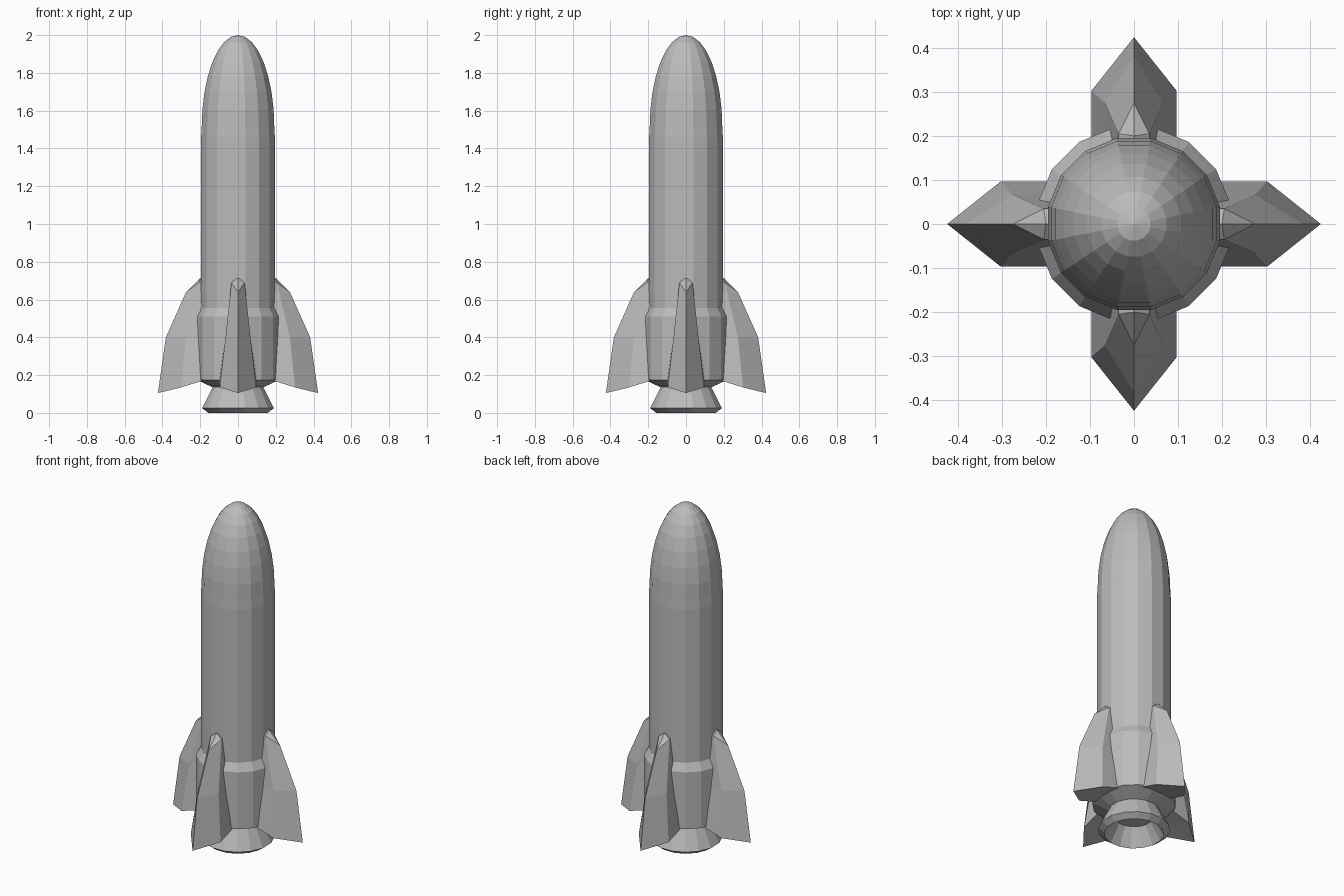
import bpy, bmesh, math
from mathutils import Matrix

cube = bpy.data.objects.get("Cube")
if cube:
    bpy.data.objects.remove(cube, do_unlink=True)

grey = bpy.data.materials.new("hull grey")
grey.use_nodes = True
colour = (0.5, 0.5, 0.5, 1)
grey.diffuse_color = colour
grey.node_tree.nodes["Principled BSDF"].inputs["Base Color"].default_value = colour

SIDES = 16


def add_object(name, bm):
    bmesh.ops.recalc_face_normals(bm, faces=bm.faces)
    mesh = bpy.data.meshes.new(name)
    bm.to_mesh(mesh)
    bm.free()
    mesh.materials.append(grey)
    obj = bpy.data.objects.new(name, mesh)
    bpy.context.collection.objects.link(obj)
    return obj


def lathe(name, profile):
    """Turn (radius, height) points into a faceted solid with a flat side facing front."""
    bm = bmesh.new()
    rings = []
    for r, z in profile:
        if r == 0:
            rings.append([bm.verts.new((0, 0, z))] * SIDES)
        else:
            angles = [(i + 0.5) * math.tau / SIDES for i in range(SIDES)]
            rings.append([bm.verts.new((r * math.cos(a), r * math.sin(a), z)) for a in angles])
    for low, high in zip(rings, rings[1:]):
        for i in range(SIDES):
            j = (i + 1) % SIDES
            corners = list(dict.fromkeys((low[i], low[j], high[j], high[i])))
            bm.faces.new(corners)
    return add_object(name, bm)


# Hull and rounded nose
nose = [(0.196 * math.cos(k * math.pi / 16), 1.51 + 0.49 * math.sin(k * math.pi / 16))
        for k in range(8)]
lathe("hull", [(0, 0.3), (0.199, 0.3), (0.199, 1.46)] + nose + [(0, 2.0)])

# Thicker engine collar with bevelled top and tapered underside
lathe("engine_collar", [(0, 0.13), (0.135, 0.135), (0.224, 0.175), (0.224, 0.51),
                        (0.197, 0.56), (0, 0.56)])

# Flared nozzle with a hollow mouth
lathe("nozzle", [(0, 0.16), (0.13, 0.16), (0.138, 0.135), (0.194, 0.025), (0.16, 0.0),
                 (0.1, 0.1), (0, 0.1)])

# Fin outline points: spine on the centre line, shoulder and root on each side
SPINE = [(0.2, 0, 0.715), (0.275, 0, 0.64), (0.382, 0, 0.40), (0.424, 0, 0.105)]
SHOULDER = [(0.205, 0.035, 0.69), (0.275, 0.066, 0.40), (0.302, 0.097, 0.135)]
ROOT = [(0.14, 0.035, 0.69), (0.14, 0.066, 0.40), (0.14, 0.097, 0.185)]


def fin(name, angle):
    bm = bmesh.new()
    spine = [bm.verts.new(p) for p in SPINE]
    tip_root = bm.verts.new((0.14, 0, 0.715))
    bottom_root = bm.verts.new((0.14, 0, 0.185))
    for side in (1, -1):
        s = [bm.verts.new((x, side * y, z)) for x, y, z in SHOULDER]
        r = [bm.verts.new((x, side * y, z)) for x, y, z in ROOT]
        for face in (
            (tip_root, spine[0], s[0], r[0]),      # crest
            (spine[0], spine[1], s[0]),            # top bevel
            (spine[1], spine[2], s[1], s[0]),      # upper leading facet
            (spine[2], spine[3], s[2], s[1]),      # lower leading facet
            (s[0], s[1], r[1], r[0]),              # upper flank
            (s[1], s[2], r[2], r[1]),              # lower flank
            (spine[3], s[2], r[2], bottom_root),   # underside
            (tip_root, r[0], r[1], r[2], bottom_root),
        ):
            bm.faces.new(face)
    bm.transform(Matrix.Rotation(angle, 4, "Z"))
    return add_object(name, bm)


for i, place in enumerate(("left", "back", "right", "front")):
    fin(place + "_fin", i * math.pi / 2)
